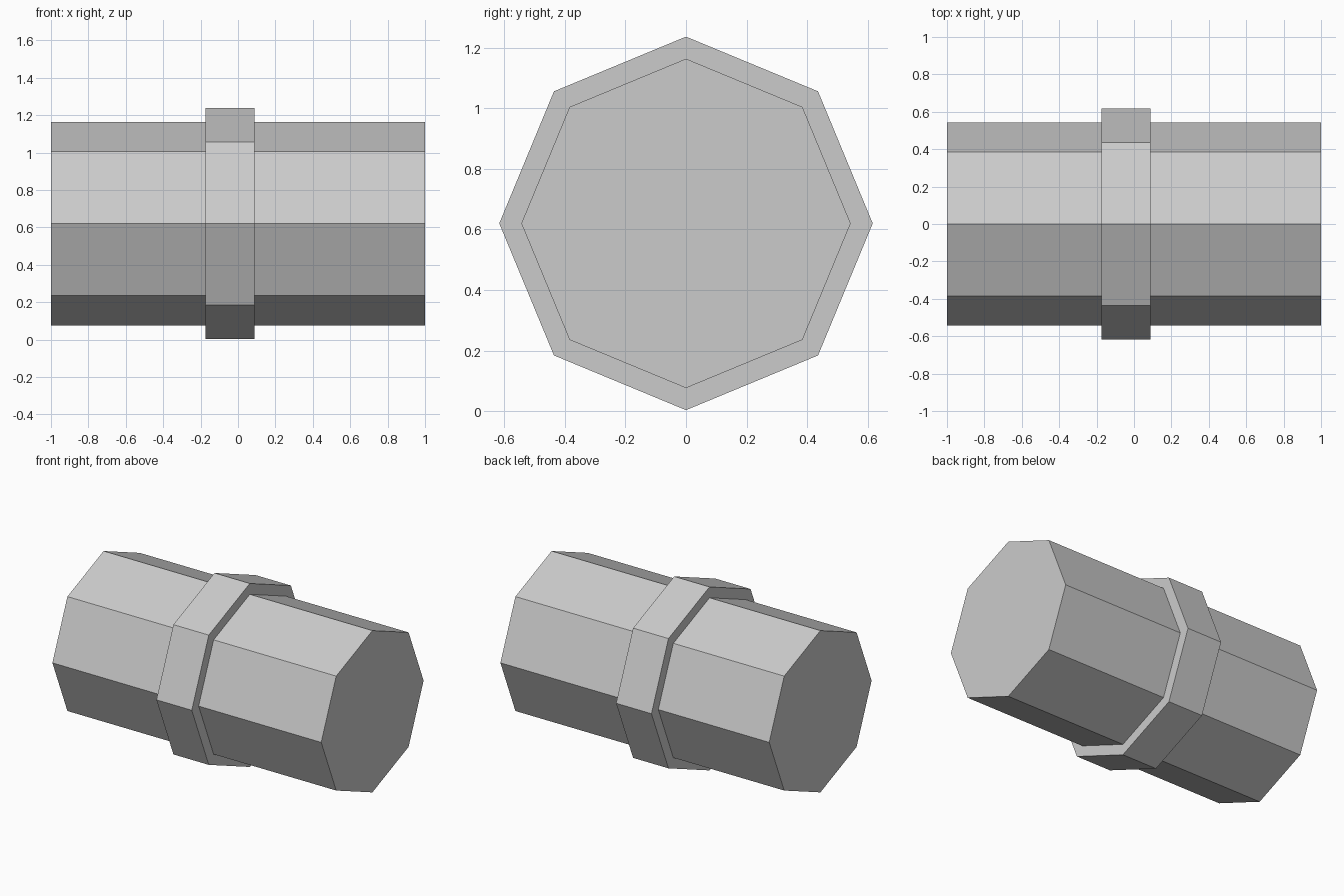
import bpy
import math

if "Cube" in bpy.data.objects:
    bpy.data.objects.remove(bpy.data.objects["Cube"])

CENTRE_Z = 0.62

grey = bpy.data.materials.new("light_grey")
grey.diffuse_color = (0.6, 0.6, 0.6, 1)
grey.use_nodes = True
grey.node_tree.nodes["Principled BSDF"].inputs["Base Color"].default_value = grey.diffuse_color


def octagonal_bar(name, x_min, x_max, radius):
    """Capped eight-sided bar along x, with a corner pointing straight up."""
    bpy.ops.mesh.primitive_cylinder_add(
        vertices=8, radius=radius, depth=x_max - x_min,
        location=((x_min + x_max) / 2, 0, CENTRE_Z),
        rotation=(0, math.pi / 2, 0))
    bar = bpy.context.object
    bar.name = name
    bar.data.materials.append(grey)
    bpy.ops.object.shade_flat()
    return bar


# Long main body
octagonal_bar("barrel", -1.0, 1.0, 0.544)

# Raised band, slightly left of the middle
octagonal_bar("collar", -0.175, 0.088, 0.617)
